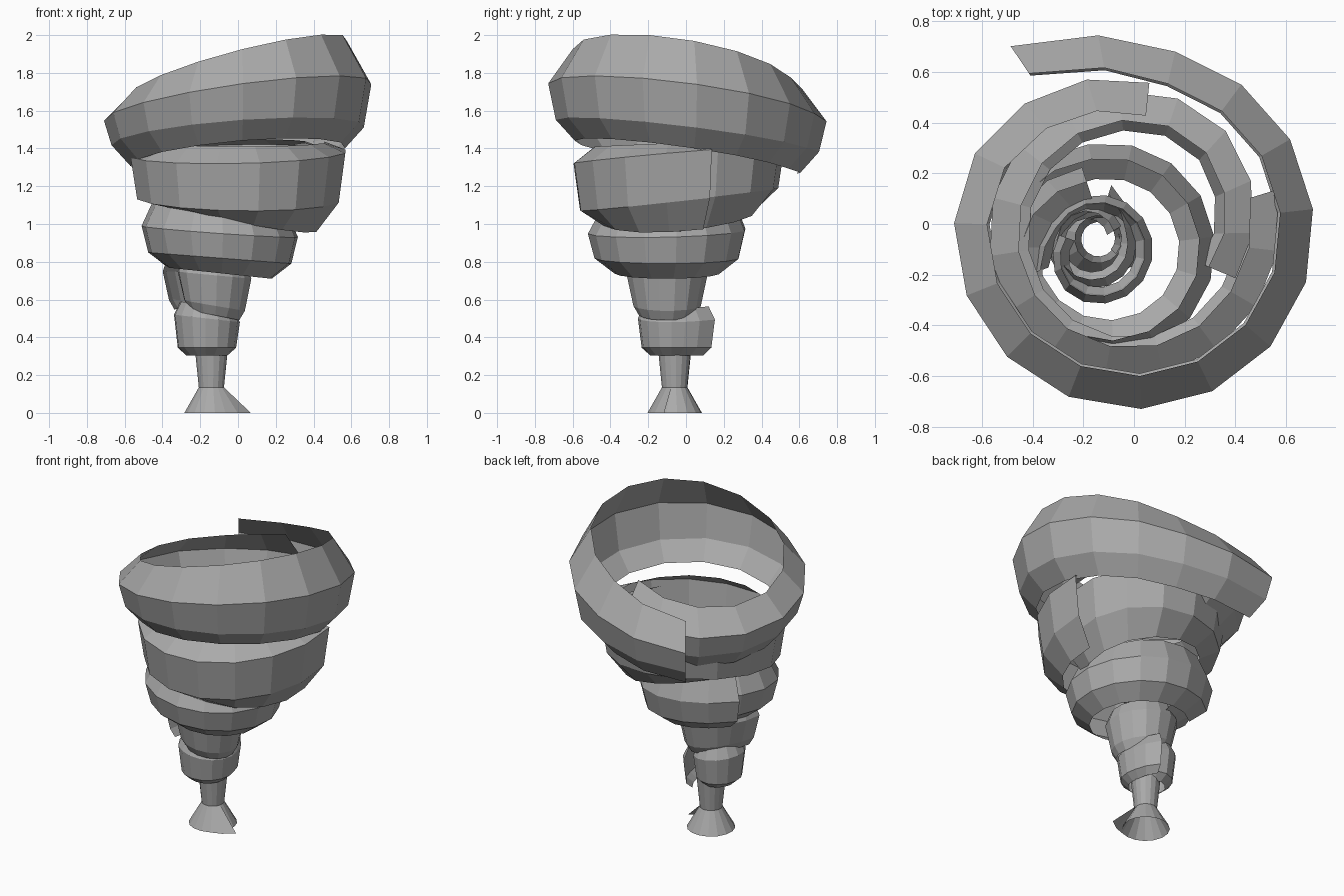
import bpy, bmesh
from math import cos, sin, radians

if "Cube" in bpy.data.objects:
    bpy.data.objects.remove(bpy.data.objects["Cube"])

grey = bpy.data.materials.new("dark_grey")
grey.diffuse_color = (0.4, 0.4, 0.4, 1)
grey.use_nodes = True
grey.node_tree.nodes["Principled BSDF"].inputs["Base Color"].default_value = grey.diffuse_color


def spiral_band(name, center, profile, start, flare, tuck, sweep=400, n=17, foot_only=False):
    """Sweep an open profile clockwise; profile rows are (radius, z, tilt x, tilt y).
    The start flares outward, the tail tucks inside the first turn."""
    bm = bmesh.new()
    rings = []
    for i in range(n + 1):
        t = i / n
        a = radians(start - sweep * t)
        out = flare * max(0, 1 - t / 0.14) ** 1.6
        inn = tuck * max(0, (t - 0.80) / 0.20)
        ring = []
        for j, (r, z, tx, ty) in enumerate(profile):
            rad = r - inn + (0 if foot_only and j else out)
            ring.append(bm.verts.new((center[0] + rad * cos(a),
                                      center[1] + rad * sin(a),
                                      z + tx * cos(a) + ty * sin(a))))
        rings.append(ring)
    for a, b in zip(rings, rings[1:]):
        for j in range(len(profile) - 1):
            bm.faces.new((a[j], b[j], b[j + 1], a[j + 1]))
    bmesh.ops.reverse_faces(bm, faces=bm.faces)
    mesh = bpy.data.meshes.new(name)
    bm.to_mesh(mesh)
    bm.free()
    mesh.materials.append(grey)
    ob = bpy.data.objects.new(name, mesh)
    bpy.context.collection.objects.link(ob)
    return ob


# Wide tilted top ring, open at the top
spiral_band("top_band", (0, -0.02),
            [(0.57, 1.36, 0.05, -0.08), (0.67, 1.47, 0.05, -0.08),
             (0.71, 1.65, 0.10, -0.09), (0.58, 1.83, 0.15, -0.09)],
            start=124, flare=0.16, tuck=0.13)

# Second ring
spiral_band("upper_band", (-0.01, -0.04),
            [(0.41, 1.04, -0.08, 0.03), (0.53, 1.13, -0.01, 0.06),
             (0.565, 1.37, 0.01, 0.05), (0.45, 1.43, 0.0, 0.02)],
            start=17, flare=0.04, tuck=0.12)

# Middle ring
spiral_band("middle_band", (-0.10, -0.10),
            [(0.28, 0.74, -0.03, 0.0), (0.385, 0.82, -0.03, 0.0),
             (0.42, 0.96, -0.03, 0.01), (0.36, 1.09, -0.03, 0.03)],
            start=148, flare=0.04, tuck=0.08)

# Narrow lower ring
spiral_band("lower_band", (-0.14, -0.10),
            [(0.15, 0.52, -0.03, 0.0), (0.18, 0.57, -0.03, 0.0),
             (0.215, 0.73, -0.02, 0.0), (0.185, 0.81, -0.02, 0.0)],
            start=200, flare=0.06, tuck=0.05)

# Smallest ring
spiral_band("small_band", (-0.165, -0.08),
            [(0.11, 0.305, 0.0, 0.0), (0.155, 0.345, 0.0, 0.0),
             (0.175, 0.50, -0.02, 0.0), (0.14, 0.57, -0.02, 0.0)],
            start=72, flare=0.07, tuck=0.04)

# Flared foot and stem
spiral_band("foot_and_stem", (-0.14, -0.06),
            [(0.145, 0.0, 0.0, 0.0), (0.068, 0.135, 0.0, 0.0),
             (0.088, 0.33, 0.0, 0.0), (0.095, 0.42, 0.0, 0.0)],
            start=-15, flare=0.07, tuck=0.005, sweep=385, foot_only=True)
